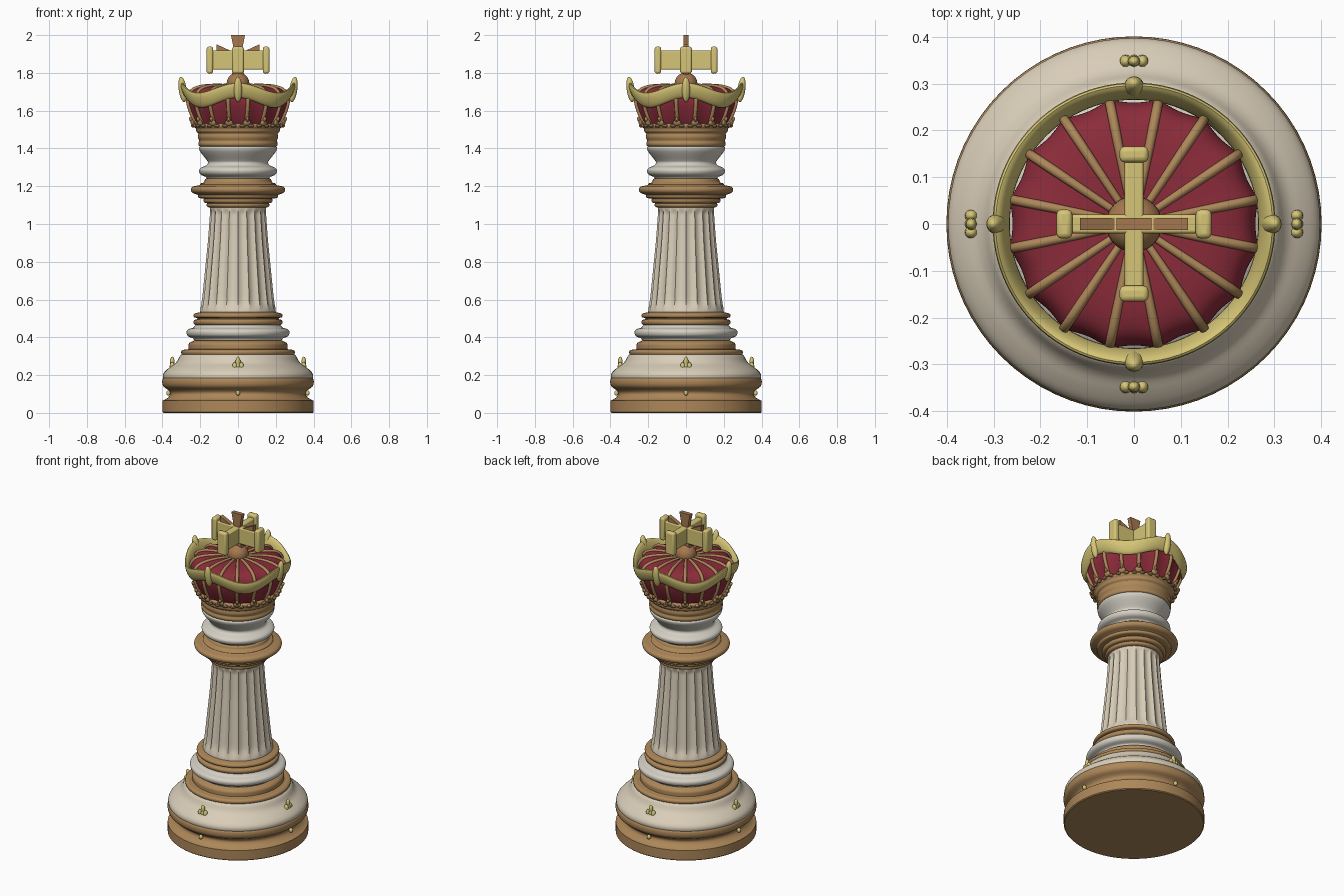
import bpy, bmesh
from math import sin, cos, pi, tau, radians
from mathutils import Vector, Matrix

if "Cube" in bpy.data.objects:
    bpy.data.objects.remove(bpy.data.objects["Cube"])


def material(name, r, g, b):
    m = bpy.data.materials.new(name)
    m.use_nodes = True
    m.diffuse_color = (r, g, b, 1)
    bsdf = m.node_tree.nodes["Principled BSDF"]
    bsdf.inputs["Base Color"].default_value = (r, g, b, 1)
    bsdf.inputs["Roughness"].default_value = 0.6
    return m


CREAM = material("cream", .69, .61, .48)
IVORY = material("ivory", .66, .63, .55)
BROWN = material("tan wood", .42, .245, .10)
COPPER = material("copper brown", .38, .19, .08)
GOLD = material("pale gold", .67, .56, .18)
RED = material("crimson velvet", .26, .025, .042)


def finish(name, bm, mat, angle=40):
    bmesh.ops.recalc_face_normals(bm, faces=bm.faces)
    me = bpy.data.meshes.new(name)
    bm.to_mesh(me)
    bm.free()
    me.materials.append(mat)
    me.shade_smooth()
    me.set_sharp_from_angle(angle=radians(angle))
    ob = bpy.data.objects.new(name, me)
    bpy.context.collection.objects.link(ob)
    return ob


def skin(name, rings, mat, loop=False):
    """Join closed rings of points; cap the ends unless the rings form a loop."""
    bm = bmesh.new()
    vs = [[bm.verts.new(p) for p in ring] for ring in rings]
    n = len(vs[0])
    for a, b in zip(vs, vs[1:] + (vs[:1] if loop else [])):
        for i in range(n):
            j = (i + 1) % n
            bm.faces.new((a[i], a[j], b[j], b[i]))
    if not loop:
        bm.faces.new(vs[0])
        bm.faces.new(vs[-1])
    return finish(name, bm, mat)


def rounded(pts, times=2):
    """Corner cutting; repeated points stay crisper."""
    for _ in range(times):
        out = [pts[0]]
        for (a, b), (c, d) in zip(pts, pts[1:]):
            out += [(a * .75 + c * .25, b * .75 + d * .25),
                    (a * .25 + c * .75, b * .25 + d * .75)]
        pts = out + [pts[-1]]
    clean = [pts[0]]
    for p in pts[1:]:
        if abs(p[0] - clean[-1][0]) + abs(p[1] - clean[-1][1]) > 1e-4:
            clean.append(p)
    return clean


def lathe(name, pts, mat, seg=72, shape=lambda a, z: 1):
    rings = [[(r * shape(a, z) * cos(a), r * shape(a, z) * sin(a), z)
              for a in (tau * i / seg for i in range(seg))] for r, z in rounded(pts)]
    return skin(name, rings, mat)


def add_ball(bm, loc, size, turn=0, tilt=0, seg=16):
    """Ellipsoid with size (radial, tangential, vertical), placed then turned about z."""
    m = (Matrix.Rotation(turn, 4, 'Z') @ Matrix.Translation(loc)
         @ Matrix.Rotation(tilt, 4, 'Y') @ Matrix.Diagonal((*size, 1)))
    bmesh.ops.create_uvsphere(bm, u_segments=seg, v_segments=seg // 2, radius=1, matrix=m)


def add_box(bm, loc, half, turn=0):
    m = (Matrix.Rotation(turn, 4, 'Z') @ Matrix.Translation(loc)
         @ Matrix.Diagonal((half[0] * 2, half[1] * 2, half[2] * 2, 1)))
    bmesh.ops.create_cube(bm, size=1, matrix=m)


def bevel(ob, width):
    mod = ob.modifiers.new("soft edges", 'BEVEL')
    mod.width, mod.segments = width, 3


QUARTERS = [i * pi / 2 for i in range(4)]

# Base and foot mouldings
lathe("foot", [(.395, 0), (.4, .005), (.4, .005), (.4, .065), (.4, .065), (.375, .075),
               (.355, .1), (.365, .12), (.4, .14), (.402, .18), (.385, .19)], BROWN)
lathe("base_bowl", [(.38, .17), (.397, .18), (.398, .21), (.365, .24), (.325, .265),
                    (.305, .31), (.28, .312)], CREAM)
lathe("base_collar", [(.27, .3), (.297, .305), (.303, .325), (.29, .335), (.262, .335),
                      (.262, .345), (.262, .37), (.235, .382)], BROWN)
lathe("base_bead", [(.2, .37), (.235, .385), (.235, .395), (.268, .405), (.275, .43),
                    (.262, .445), (.235, .45), (.222, .47)], IVORY)
lathe("column_foot", [(.2, .46), (.23, .465), (.237, .48), (.232, .493), (.215, .495),
                      (.215, .503), (.235, .505), (.235, .525), (.215, .53), (.19, .535)], BROWN)


# Fluted column, flutes fading out at both ends
def flutes(a, z):
    fade = max(0, min(1, (z - .54) / .05, (1.085 - z) / .03))
    return 1 - .065 * fade * abs(sin(10 * a)) ** .8


lathe("column", [(.2, .52), (.2, .545), (.19, .6), (.18, .7), (.168, .82), (.158, .92),
                 (.151, 1.02), (.148, 1.06), (.149, 1.1)], CREAM, 200, flutes)

# Upper collar and neck
lathe("upper_collar", [(.14, 1.085), (.165, 1.09), (.168, 1.105), (.16, 1.11), (.18, 1.112),
                       (.185, 1.13), (.175, 1.135), (.21, 1.137), (.213, 1.15), (.213, 1.155),
                       (.245, 1.165), (.252, 1.185), (.24, 1.2), (.2, 1.205), (.2, 1.215),
                       (.178, 1.22), (.175, 1.24), (.15, 1.245)], BROWN)
lathe("neck", [(.15, 1.23), (.165, 1.24), (.17, 1.25), (.2, 1.26), (.21, 1.285), (.195, 1.3),
               (.165, 1.31), (.158, 1.325), (.162, 1.335), (.195, 1.375), (.207, 1.395),
               (.207, 1.41), (.18, 1.42)], IVORY)
lathe("crown_seat", [(.17, 1.405), (.205, 1.41), (.212, 1.425), (.205, 1.44), (.207, 1.445),
                     (.213, 1.46), (.21, 1.475), (.21, 1.48), (.222, 1.49), (.222, 1.505),
                     (.232, 1.515), (.23, 1.53), (.2, 1.535)], BROWN)

# Velvet cushion pulled in between the ribs
CUSHION = [(.2, 1.5), (.225, 1.53), (.25, 1.58), (.268, 1.63), (.272, 1.67), (.25, 1.71),
           (.2, 1.728), (.12, 1.735), (.03, 1.73)]
lathe("velvet_cushion", CUSHION, RED, 128,
      lambda a, z: 1 - .04 * abs(cos(8 * a)))

# Ribs following the cushion
curve = bpy.data.curves.new("cushion_ribs", 'CURVE')
curve.dimensions = '3D'
curve.bevel_depth, curve.bevel_resolution = .0105, 2
RIB_ANGLES = [(i + .5) * tau / 16 for i in range(16)]
for a in RIB_ANGLES:
    path = rounded(CUSHION)
    sp = curve.splines.new('POLY')
    sp.points.add(len(path) - 1)
    for p, (r, z) in zip(sp.points, path):
        p.co = (r * cos(a), r * sin(a), z, 1)
        p.radius = .7 + .3 * min(1, r / .2)
curve.materials.append(BROWN)
ribs = bpy.data.objects.new("cushion_ribs", curve)
bpy.context.collection.objects.link(ribs)
bpy.context.view_layer.objects.active = ribs
ribs.select_set(True)
bpy.ops.object.convert(target='MESH')
ribs.select_set(False)

# Pointed trim at the foot of the ribs
bm = bmesh.new()
for a in RIB_ANGLES:
    add_ball(bm, (.243, 0, 1.535), (.012, .022, .018), a, .4, 10)
    add_ball(bm, (.252, 0, 1.55), (.01, .01, .02), a, .5, 8)
    for side in (-1, 1):
        add_ball(bm, (.239, 0, 1.52), (.011, .016, .011), a + side * tau / 64, .4, 8)
finish("crown_trim", bm, BROWN)

# Wavy crown band, leaning outward
rings = []
for i in range(96):
    a = tau * i / 96
    zc = 1.682 + .026 * cos(4 * a)
    ring = []
    for k in range(16):
        t = tau * k / 16
        r = .284 + .014 * cos(t) + .012 * sin(t)
        ring.append((r * cos(a), r * sin(a), zc + .04 * sin(t)))
    rings.append(ring)
skin("crown_band", rings, GOLD, loop=True)

# Four teardrop points on the band
bm = bmesh.new()
for a in QUARTERS:
    add_ball(bm, (.293, 0, 1.712), (.021, .022, .068), a, .14, 20)
finish("crown_points", bm, GOLD)

# Ball and stem under the cross
bm = bmesh.new()
add_ball(bm, (0, 0, 1.745), (.06, .06, .057), seg=32)
finish("crown_ball", bm, COPPER)

# Gold cross arms with end caps
bm = bmesh.new()
for a in QUARTERS[:2]:
    add_box(bm, (0, 0, 1.868), (.15, .02, .05), a)
arms = finish("cross_arms", bm, GOLD)
bevel(arms, .006)
bm = bmesh.new()
for a in QUARTERS:
    add_box(bm, (.149, 0, 1.868), (.017, .031, .071), a)
bevel(finish("cross_caps", bm, GOLD), .011)

# Thin flared cross inside, with four widening arms
bm = bmesh.new()
for k in range(4):
    turn = Matrix.Rotation(k * pi / 2, 4, 'Y')
    lift = Vector((0, 0, 1.885))
    front, back = [[bm.verts.new(lift + turn @ Vector((x, y, z))) for x, z in
                    ((-.014, 0), (.014, 0), (.037, .115), (-.037, .115))] for y in (-.013, .013)]
    bm.faces.new(front)
    bm.faces.new(back)
    for i in range(4):
        j = (i + 1) % 4
        bm.faces.new((front[i], front[j], back[j], back[i]))
    # Horizontal arms are a little wider at the tips
    if k % 2:
        for v in front[2:] + back[2:]:
            v.co.z += .03 if v.co.z > 1.885 else -.03
finish("flared_cross", bm, COPPER)

# Small ornaments and studs around the base
bm = bmesh.new()
for a in QUARTERS:
    for side in (-1, 0, 1):
        add_ball(bm, (.348, side * .018, .246), (.014, .013, .023), a, seg=12)
    add_ball(bm, (.348, 0, .27), (.012, .013, .028), a, seg=12)
    add_ball(bm, (.368, 0, .105), (.012, .012, .014), a, seg=12)
finish("base_ornaments", bm, GOLD)
